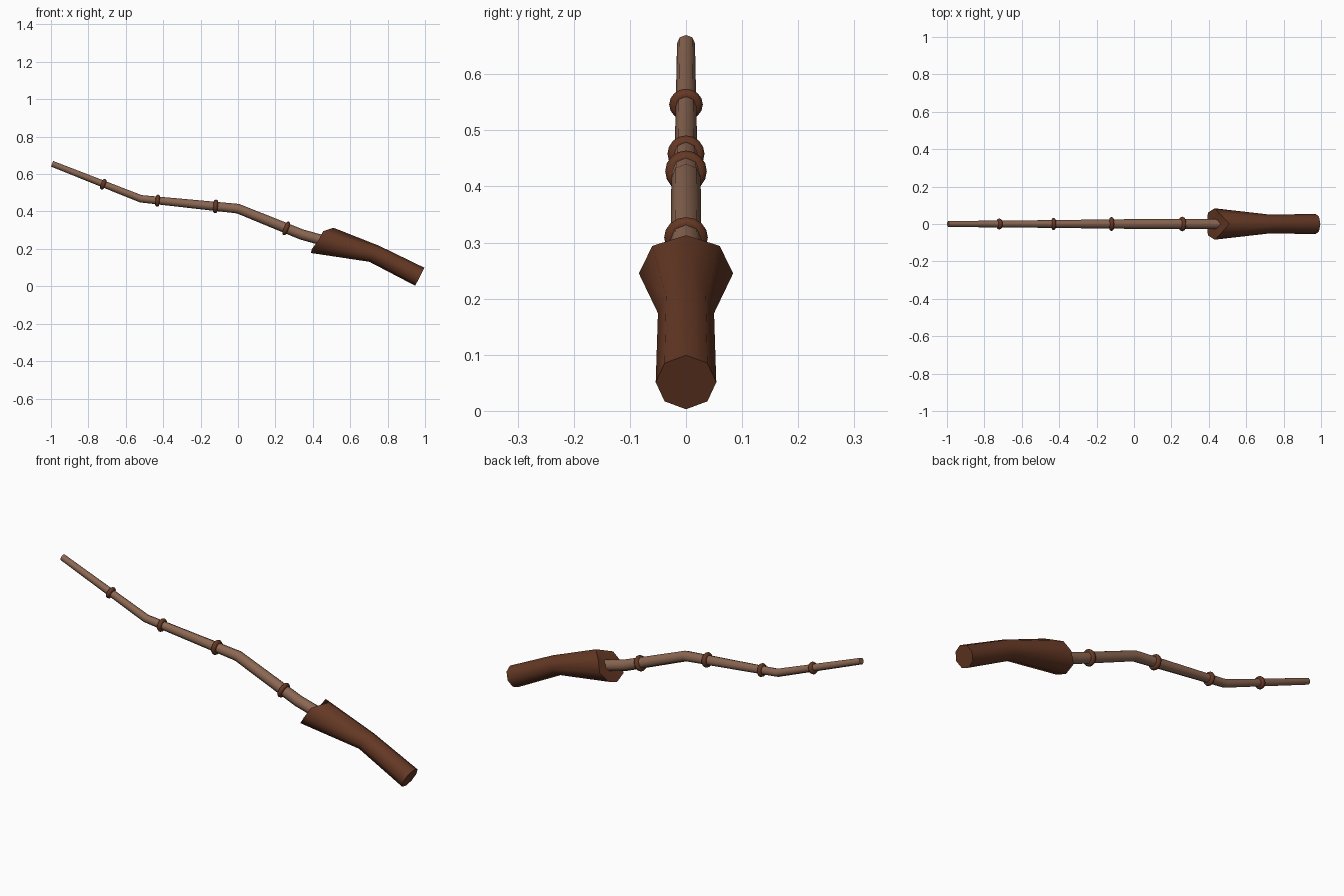
import bpy, bmesh, math
from mathutils import Vector

if "Cube" in bpy.data.objects:
    bpy.data.objects.remove(bpy.data.objects["Cube"])


def material(name, rgb):
    m = bpy.data.materials.new(name)
    m.diffuse_color = (*rgb, 1.0)
    m.use_nodes = True
    m.node_tree.nodes["Principled BSDF"].inputs["Base Color"].default_value = m.diffuse_color
    return m


LIGHT = material("light wood", (0.26, 0.135, 0.085))
DARK = material("dark wood", (0.13, 0.04, 0.018))


def finish(ob, mat, angle=60):
    ob.data.materials.append(mat)
    bpy.ops.object.select_all(action='DESELECT')
    ob.select_set(True)
    bpy.context.view_layer.objects.active = ob
    bpy.ops.object.shade_smooth_by_angle(angle=math.radians(angle))


def loft(name, loops, mat):
    """Skin a list of equal-length loops and cap both ends."""
    bm = bmesh.new()
    rows = [[bm.verts.new(p) for p in loop] for loop in loops]
    n = len(rows[0])
    for a, b in zip(rows, rows[1:]):
        for i in range(n):
            j = (i + 1) % n
            bm.faces.new((a[i], a[j], b[j], b[i]))
    for row in (rows[0], rows[-1]):
        c = bm.verts.new(sum((v.co for v in row), Vector()) / n)
        for i in range(n):
            bm.faces.new((row[i], row[(i + 1) % n], c))
    bmesh.ops.recalc_face_normals(bm, faces=bm.faces)
    me = bpy.data.meshes.new(name)
    bm.to_mesh(me)
    bm.free()
    ob = bpy.data.objects.new(name, me)
    bpy.context.collection.objects.link(ob)
    finish(ob, mat)


def octagon(center, tangent, r):
    """Octagon across the tangent, with a corner at the top."""
    t = tangent.normalized()
    up = Vector((-t.z, 0, t.x))
    side = Vector((0, 1, 0))
    return [center + r * (math.cos(a) * up + math.sin(a) * side)
            for a in (i * math.pi / 4 for i in range(8))]


# Crooked tapering shaft: x, z, radius
path = [(-0.994, 0.655, 0.016), (-0.52, 0.468, 0.020), (0.0, 0.415, 0.026),
        (0.34, 0.277, 0.028), (0.48, 0.238, 0.028)]
pts = [Vector((x, 0, z)) for x, z, r in path]
dirs = [(b - a).normalized() for a, b in zip(pts, pts[1:])]
tangents = [dirs[0]] + [a + b for a, b in zip(dirs, dirs[1:])] + [dirs[-1]]
loft("shaft", [octagon(p, t, q[2]) for p, t, q in zip(pts, tangents, path)], LIGHT)

# Handle: slanted flared mouth, narrow waist and straight grip
half = [(0.51, 0, 0.313), (0.455, 0.06, 0.294), (0.43, 0.084, 0.245),
        (0.395, 0.06, 0.20), (0.39, 0, 0.178)]
mouth = [Vector(p) for p in half]
mouth += [Vector((x, -y, z)) for x, y, z in half[3:0:-1]]
waist = octagon(Vector((0.728, 0, 0.174)), Vector((0.27, 0, -0.16)), 0.050)
butt = octagon(Vector((0.972, 0, 0.051)), Vector((0.24, 0, -0.122)), 0.054)
loft("handle", [mouth, waist, butt], DARK)

# Rings around the shaft: x, z, outer radius, tube radius, shaft segment
rings = [(-0.72, 0.546, 0.030, 0.011, 0), (-0.43, 0.458, 0.033, 0.011, 1),
         (-0.12, 0.427, 0.037, 0.012, 1), (0.258, 0.309, 0.039, 0.012, 2)]
for i, (x, z, outer, tube, seg) in enumerate(rings):
    bpy.ops.mesh.primitive_torus_add(
        major_segments=16, minor_segments=8, major_radius=outer - tube,
        minor_radius=tube, location=(x, 0, z),
        rotation=dirs[seg].to_track_quat('Z', 'Y').to_euler())
    ob = bpy.context.object
    ob.name = f"ring_{i + 1}"
    finish(ob, DARK, 80)
